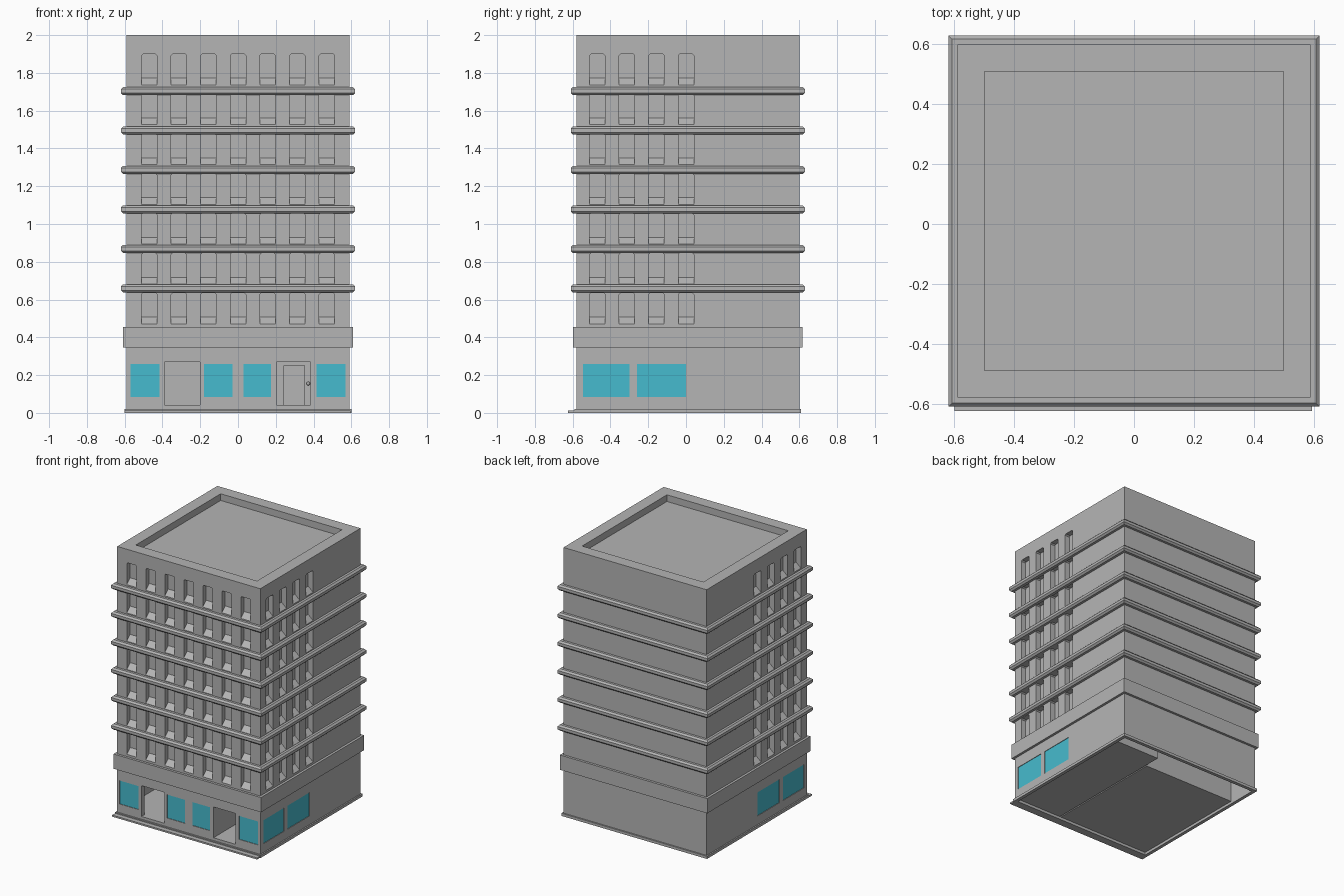
import bpy, bmesh
from mathutils import Vector

if "Cube" in bpy.data.objects:
    bpy.data.objects.remove(bpy.data.objects["Cube"], do_unlink=True)

HALF, CY, HEIGHT = 0.59, 0.01, 2.0      # half width, y centre, height
FRONT = CY - HALF


def material(name, rgb):
    m = bpy.data.materials.new(name)
    m.use_nodes = True
    m.diffuse_color = (*rgb, 1)
    m.node_tree.nodes["Principled BSDF"].inputs["Base Color"].default_value = (*rgb, 1)
    return m


concrete = material("concrete grey", (0.46, 0.46, 0.46))
glass = material("shop glass teal", (0.062, 0.5, 0.62))


def make(name, bm, mat):
    bmesh.ops.recalc_face_normals(bm, faces=bm.faces)
    mesh = bpy.data.meshes.new(name)
    bm.to_mesh(mesh)
    bm.free()
    mesh.materials.append(mat)
    ob = bpy.data.objects.new(name, mesh)
    bpy.context.collection.objects.link(ob)
    return ob


def loft(bm, first, last):
    """Closed solid between two matching outlines."""
    a, b = ([bm.verts.new(p) for p in ring] for ring in (first, last))
    bm.faces.new(a)
    bm.faces.new(b)
    for i in range(len(a)):
        j = (i + 1) % len(a)
        bm.faces.new((a[i], a[j], b[j], b[i]))


def box(bm, x, y, z):
    corners = [(x[0], y[0]), (x[1], y[0]), (x[1], y[1]), (x[0], y[1])]
    loft(bm, [(*c, z[0]) for c in corners], [(*c, z[1]) for c in corners])


def on_wall(side, u, depth, z):
    """Point on a wall: u runs along it, depth goes inwards."""
    if side == "front":
        return Vector((u, FRONT + depth, z))
    sign = 1 if side == "left" else -1
    return Vector((sign * (HALF - depth), u, z))


def wall_block(bm, side, u, z, d):
    outline = [(u[0], z[0]), (u[1], z[0]), (u[1], z[1]), (u[0], z[1])]
    loft(bm, *[[on_wall(side, a, k, b) for a, b in outline] for k in d])


def window_niche(bm, side, c, z0, z1):
    """Niche with clipped top corners and a sloping sill."""
    w, k = 0.041, 0.008
    outline = [(c - w, z0), (c + w, z0), (c + w, z1 - k),
               (c + w - k, z1), (c - w + k, z1), (c - w, z1 - k)]
    outer = [on_wall(side, u, -0.005, z) for u, z in outline]
    inner = [on_wall(side, u, 0.04, z + (0.04 if z == z0 else 0)) for u, z in outline]
    loft(bm, outer, inner)


def ring(name, z, profile):
    """Sweep a profile of (offset, height) points round the building."""
    bm = bmesh.new()
    loops = [[bm.verts.new((sx * (HALF + o), CY + sy * (HALF + o), z + h)) for o, h in profile]
             for sx, sy in ((-1, -1), (1, -1), (1, 1), (-1, 1))]
    n = len(profile)
    for i in range(4):
        a, b = loops[i], loops[(i + 1) % 4]
        for j in range(n):
            k = (j + 1) % n
            bm.faces.new((a[j], a[k], b[k], b[j]))
    return make(name, bm, concrete)


def carve(target, bm):
    cutter = make("cutter", bm, concrete)
    cutter.hide_render = True
    mod = target.modifiers.new("carve", "BOOLEAN")
    mod.operation, mod.solver, mod.object = "DIFFERENCE", "EXACT", cutter
    bpy.context.view_layer.objects.active = target
    bpy.ops.object.modifier_apply(modifier=mod.name)
    bpy.data.objects.remove(cutter, do_unlink=True)


# Tower block
bm = bmesh.new()
box(bm, (-HALF, HALF), (FRONT, CY + HALF), (0, HEIGHT))
tower = make("tower_walls", bm, concrete)

# Open underside, the void behind the shops and the slot between them
for x, y, z in (((-0.575, 0.575), (-0.565, 0.585), (-0.1, 0.02)),
                ((-0.575, 0.19), (0.36, 0.585), (-0.1, 0.33)),
                ((0.187, 0.575), (0.49, 0.585), (-0.1, 0.33)),
                ((0.187, 0.196), (-0.565, 0.5), (-0.1, 0.33))):
    bm = bmesh.new()
    box(bm, x, y, z)
    carve(tower, bm)

# Two shop rooms
bm = bmesh.new()
box(bm, (-0.565, 0.18), (-0.545, 0.34), (0.04, 0.3))
box(bm, (0.203, 0.565), (-0.545, 0.47), (0.04, 0.3))
carve(tower, bm)

# Niches, doorways, shop window openings and roof recess
columns = [-0.47 + i * 0.1567 for i in range(7)]
panes = [("front", u) for u in ((-0.57, -0.415), (-0.18, -0.03), (0.03, 0.175), (0.415, 0.57))]
panes += [(s, u) for s in ("left", "right") for u in ((-0.545, -0.3), (-0.26, 0))]
bm = bmesh.new()
for floor in range(7):
    rise = floor * 0.2108
    for side, cols in (("front", columns), ("left", columns[:4]), ("right", columns[:4])):
        for c in cols:
            window_niche(bm, side, c, 0.467 + rise, 0.635 + rise)
for u in ((-0.39, -0.2), (0.205, 0.385)):
    wall_block(bm, "front", u, (0.0405, 0.27), (-0.02, 0.06))
for side, u in panes:
    wall_block(bm, side, u, (0.085, 0.26), (-0.01, 0.01))
box(bm, (-0.5, 0.5), (CY - 0.5, CY + 0.5), (HEIGHT - 0.05, HEIGHT + 0.1))
carve(tower, bm)

# Shop glass
bm = bmesh.new()
for side, u in panes:
    wall_block(bm, side, u, (0.085, 0.26), (0.004, 0.01))
make("shop_windows", bm, glass)

# Ledges between floors
for i in range(6):
    ring(f"floor_ledge_{i + 1}", 0.659 + i * 0.209,
         [(-0.005, -0.022), (0.018, -0.022), (0.03, -0.01),
          (0.03, 0.01), (0.018, 0.022), (-0.005, 0.022)])

# Sign band and plinth
ring("fascia_band", 0.4, [(-0.005, -0.055), (0.018, -0.055), (0.018, 0.055), (-0.005, 0.055)])
ring("plinth", 0, [(-0.005, 0), (0.01, 0), (0.01, 0.02), (-0.005, 0.02)])

# Front step
bm = bmesh.new()
box(bm, (-0.6, 0.595), (-0.625, FRONT + 0.005), (0, 0.012))
make("front_step", bm, concrete)

# Inner door and knob
bm = bmesh.new()
box(bm, (0.24, 0.355), (0.462, 0.471), (0.04, 0.25))
make("inner_door", bm, concrete)
bm = bmesh.new()
bmesh.ops.create_uvsphere(bm, u_segments=10, v_segments=6, radius=0.01)
bmesh.ops.translate(bm, verts=bm.verts, vec=(0.372, 0.462, 0.155))
make("door_knob", bm, concrete)
